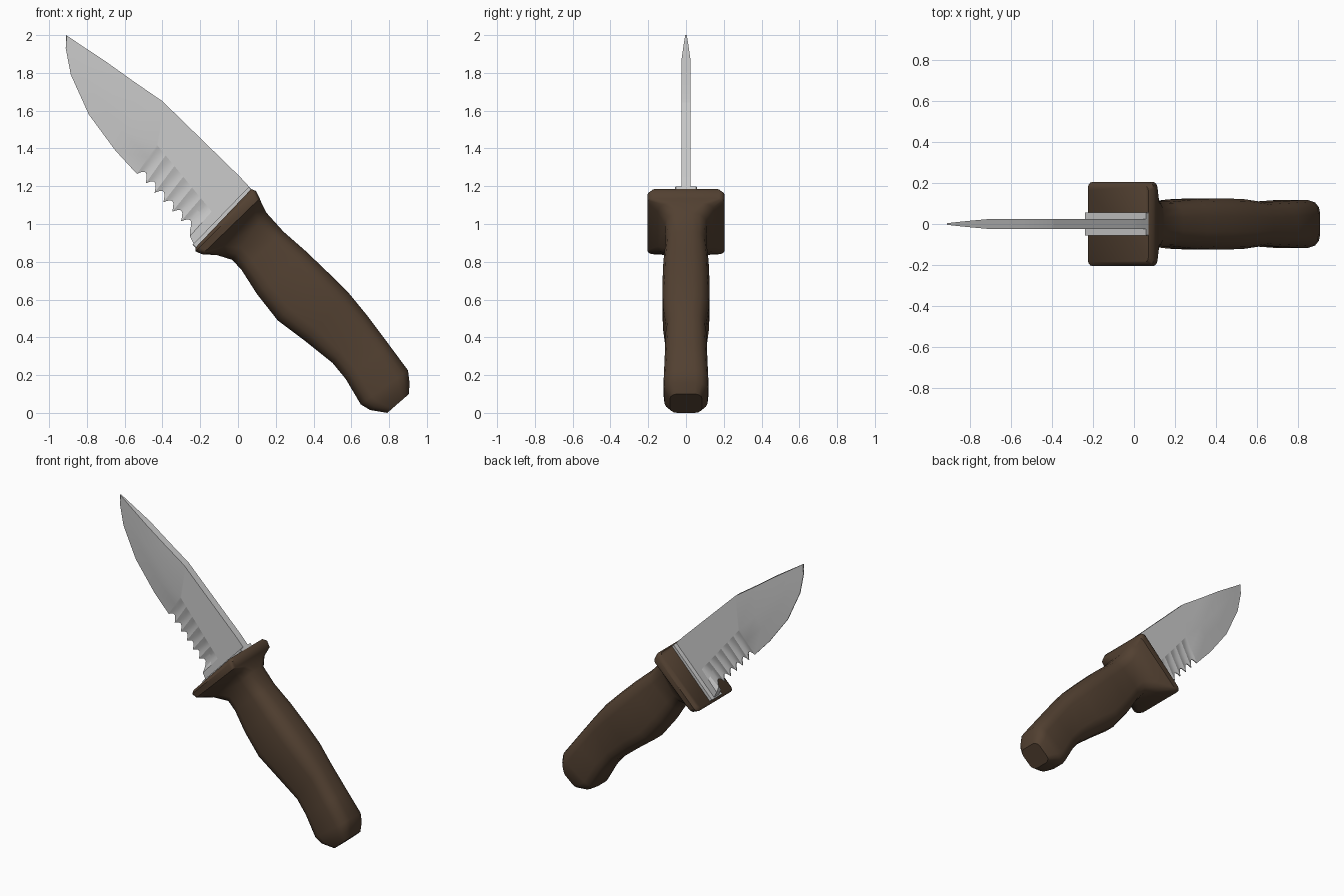
import bpy, bmesh, math
from mathutils import Vector

if "Cube" in bpy.data.objects:
    bpy.data.objects.remove(bpy.data.objects["Cube"])


def skin(name, rings, angle, mat=None):
    """Join a row of equal-sized closed rings into a capped solid."""
    bm = bmesh.new()
    rows = [[bm.verts.new(p) for p in r] for r in rings]
    n = len(rows[0])
    for a, b in zip(rows, rows[1:]):
        for i in range(n):
            j = (i + 1) % n
            bm.faces.new((a[i], a[j], b[j], b[i]))
    bm.faces.new(rows[0])
    bm.faces.new(rows[-1])
    bmesh.ops.recalc_face_normals(bm, faces=bm.faces)
    me = bpy.data.meshes.new(name)
    bm.to_mesh(me)
    bm.free()
    ob = bpy.data.objects.new(name, me)
    bpy.context.collection.objects.link(ob)
    if mat:
        me.materials.append(mat)
    bpy.ops.object.select_all(action='DESELECT')
    ob.select_set(True)
    bpy.context.view_layer.objects.active = ob
    bpy.ops.object.shade_smooth_by_angle(angle=math.radians(angle))
    return ob


def section(top, bottom, hw, round_, steps=4):
    """Rounded rectangle spanning two points of the front view, hw deep each way."""
    t, b = Vector((top[0], 0, top[1])), Vector((bottom[0], 0, bottom[1]))
    c, u = (t + b) / 2, (t - b) / 2
    hu = u.length
    u.normalize()
    r = round_ * min(hu, hw)
    ring = []
    for q, (su, sy) in enumerate([(1, 1), (-1, 1), (-1, -1), (1, -1)]):
        for k in range(steps):
            a = math.pi / 2 * (q + k / (steps - 1))
            ring.append(c + u * (su * (hu - r) + r * math.cos(a))
                        + Vector((0, sy * (hw - r) + r * math.sin(a), 0)))
    return ring


brown = bpy.data.materials.new("brown_grip")
brown.diffuse_color = (0.085, 0.052, 0.031, 1)
brown.use_nodes = True
brown.node_tree.nodes["Principled BSDF"].inputs["Base Color"].default_value = brown.diffuse_color

# Guard and grip: top point, bottom point, half depth, corner rounding
grip = [
    ((0.07, 1.185), (-0.225, 0.875), 0.185, 0.12),
    ((0.095, 1.175), (-0.225, 0.855), 0.205, 0.15),
    ((0.115, 1.135), (-0.19, 0.84), 0.205, 0.15),
    ((0.125, 1.11), (-0.11, 0.835), 0.15, 0.4),
    ((0.15, 1.06), (-0.03, 0.81), 0.112, 0.7),
    ((0.24, 0.96), (0.02, 0.755), 0.108, 0.7),
    ((0.36, 0.855), (0.10, 0.63), 0.12, 0.7),
    ((0.48, 0.74), (0.21, 0.49), 0.125, 0.7),
    ((0.59, 0.63), (0.35, 0.385), 0.122, 0.7),
    ((0.68, 0.52), (0.50, 0.265), 0.106, 0.7),
    ((0.80, 0.36), (0.57, 0.18), 0.112, 0.65),
    ((0.90, 0.225), (0.65, 0.045), 0.118, 0.6),
    ((0.908, 0.16), (0.70, 0.015), 0.114, 0.55),
    ((0.905, 0.10), (0.79, 0.0), 0.085, 0.5),
]
skin("handle", [section(*s) for s in grip], 45, brown)

# Steel collar plate on the front of the guard
skin("collar", [section((0.075, 1.18), (-0.222, 0.872), 0.057, 0.05, 2),
                section((0.058, 1.198), (-0.24, 0.89), 0.057, 0.05, 2)], 30)


# Blade: each ring holds spine, bevel ridge, bevel middle and cutting edge
def blade_ring(spine, ridge, edge, half, edge_half=0.003, bite=0.0, groove=0.0):
    s, r, e = (Vector((p[0], 0, p[1])) for p in (spine, ridge, edge))
    e = e + (r - e).normalized() * bite
    mid = r.lerp(e, 0.45)
    mid_half = half + (edge_half - half) * 0.45 - groove
    side = [(s, half), (r, half), (mid, mid_half), (e, edge_half)]
    return ([p + Vector((0, h, 0)) for p, h in side]
            + [p - Vector((0, h, 0)) for p, h in reversed(side)])


T = 0.025
rings = [
    blade_ring((-0.91, 2.0), (-0.908, 1.985), (-0.912, 1.93), 0.004),
    blade_ring((-0.84, 1.953), (-0.825, 1.88), (-0.885, 1.79), 0.012),
    blade_ring((-0.70, 1.86), (-0.68, 1.70), (-0.79, 1.58), T),
    blade_ring((-0.55, 1.753), (-0.555, 1.55), (-0.65, 1.39), T),
]
# Serrated stretch: six scallops with grooves running up the bevel
start = [Vector(p) for p in ((-0.40, 1.65), (-0.43, 1.42), (-0.535, 1.265))]
end = [Vector(p) for p in ((0.0, 1.26), (-0.15, 1.08), (-0.255, 0.965))]
TEETH, STEPS = 6, 6
for i in range(TEETH * STEPS + 1):
    f = i / (TEETH * STEPS)
    w = abs(math.sin(math.pi * i / STEPS))
    rings.append(blade_ring(*[a.lerp(b, f) for a, b in zip(start, end)], T,
                            bite=0.04 * w, groove=0.007 * w))
# Full-thickness heel next to the guard
rings += [
    blade_ring((0.015, 1.245), (-0.14, 1.065), (-0.255, 0.935), T, T),
    blade_ring((0.075, 1.18), (-0.09, 1.01), (-0.225, 0.875), T, T),
]
skin("blade", rings, 12)
